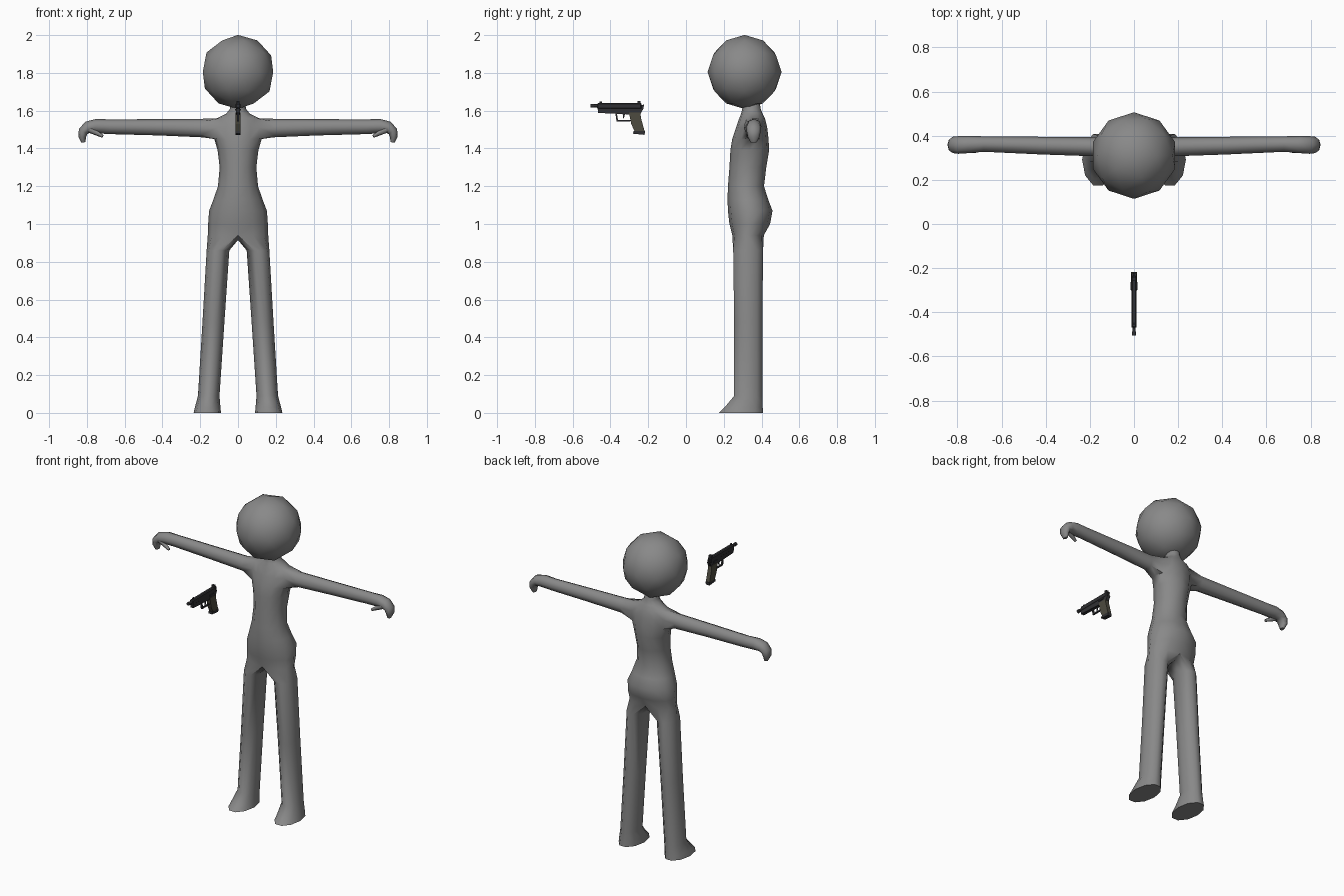
import bpy, bmesh, math
from mathutils import Vector

if "Cube" in bpy.data.objects:
    bpy.data.objects.remove(bpy.data.objects["Cube"])


def material(name, rgb):
    m = bpy.data.materials.new(name)
    m.diffuse_color = (*rgb, 1)
    m.use_nodes = True
    m.node_tree.nodes["Principled BSDF"].inputs["Base Color"].default_value = m.diffuse_color
    return m


GREY = material("body grey", (0.25, 0.25, 0.25))
BLACK = material("gun black", (0.03, 0.03, 0.033))
OLIVE = material("grip olive", (0.075, 0.07, 0.05))


def finish(name, bm, mat, smooth=None):
    bmesh.ops.recalc_face_normals(bm, faces=bm.faces)
    me = bpy.data.meshes.new(name)
    bm.to_mesh(me)
    bm.free()
    me.materials.append(mat)
    ob = bpy.data.objects.new(name, me)
    bpy.context.collection.objects.link(ob)
    if smooth:
        bpy.ops.object.select_all(action='DESELECT')
        bpy.context.view_layer.objects.active = ob
        ob.select_set(True)
        bpy.ops.object.shade_smooth_by_angle(angle=math.radians(smooth))
    return ob


def mirror(ob):
    mod = ob.modifiers.new("mirror", 'MIRROR')
    mod.merge_threshold = 0.0005


def bridge(bm, a, b):
    n = len(a)
    for i in range(n):
        bm.faces.new((a[i], a[(i + 1) % n], b[(i + 1) % n], b[i]))


# Body: right half, torso rows run from the front seam round to the back seam
bm = bmesh.new()
torso = [  # z, half width, front y, back y
    (0.94, 0.160, 0.245, 0.412), (1.00, 0.158, 0.230, 0.445), (1.07, 0.153, 0.222, 0.458),
    (1.13, 0.130, 0.220, 0.435), (1.20, 0.106, 0.222, 0.413), (1.30, 0.097, 0.230, 0.425),
    (1.39, 0.108, 0.235, 0.440), (1.45, 0.125, 0.245, 0.437), (1.51, 0.130, 0.265, 0.430),
    (1.56, 0.110, 0.282, 0.418), (1.585, 0.062, 0.292, 0.405), (1.61, 0.042, 0.298, 0.395),
    (1.68, 0.036, 0.300, 0.385)]
rows = []
for z, w, yf, yb in torso:
    row = []
    for j in range(7):
        a = math.radians(-90 + 30 * j)
        row.append(bm.verts.new((w * math.cos(a) if 0 < j < 6 else 0,
                                 (yf + yb) / 2 + (yb - yf) / 2 * math.sin(a), z)))
    rows.append(row)
ARM = 7  # first row of the two-row arm opening
for i in range(len(rows) - 1):
    for j in range(6):
        if i in (ARM, ARM + 1) and j in (2, 3):
            continue
        bm.faces.new((rows[i][j], rows[i][j + 1], rows[i + 1][j + 1], rows[i + 1][j]))

# Leg and foot, joined to the hips through a crotch line
crotch = [bm.verts.new((0, y, 0.915)) for y in (0.375, 0.33, 0.285)]
ring = rows[0] + crotch
legs = [  # z, inner x, outer x, front y, back y
    (0.86, 0.046, 0.166, 0.250, 0.408), (0.48, 0.072, 0.188, 0.255, 0.404),
    (0.09, 0.098, 0.212, 0.255, 0.404), (0.03, 0.093, 0.228, 0.205, 0.406),
    (0.0, 0.090, 0.235, 0.175, 0.408)]
for z, xi, xo, yf, yb in legs:
    new = []
    for k in range(10):
        a = math.radians(-108 + 36 * k)
        new.append(bm.verts.new(((xi + xo) / 2 + (xo - xi) / 2 * math.cos(a) / 1.0,
                                 (yf + yb) / 2 + (yb - yf) / 2 * math.sin(a) / 0.951, z)))
    bridge(bm, ring, new)
    ring = new
bm.faces.new(ring)

# Arm and curled hand, joined to the opening in the shoulder
a, b, c = rows[ARM], rows[ARM + 1], rows[ARM + 2]
ring = [a[2], a[3], a[4], b[4], c[4], c[3], c[2], b[2]]
arm = [  # x, y, z, half depth, half thickness, downward tilt
    (0.19, 0.350, 1.508, 0.043, 0.049, 0), (0.42, 0.355, 1.512, 0.040, 0.043, 0),
    (0.68, 0.362, 1.515, 0.035, 0.039, 0), (0.75, 0.360, 1.518, 0.039, 0.038, 5),
    (0.795, 0.358, 1.512, 0.040, 0.032, 25), (0.820, 0.358, 1.490, 0.037, 0.026, 60),
    (0.825, 0.358, 1.460, 0.031, 0.020, 85), (0.818, 0.358, 1.432, 0.016, 0.011, 100)]
for x, y, z, ry, rt, tilt in arm:
    t = math.radians(tilt)
    new = []
    for k in range(8):
        q = math.radians(-135 + 45 * k)
        s = rt * math.sin(q)
        new.append(bm.verts.new((x + s * math.sin(t), y + ry * math.cos(q), z + s * math.cos(t))))
    bridge(bm, ring, new)
    ring = new
bm.faces.new(ring)
mirror(finish("body", bm, GREY, 60))

# Thumb
bm = bmesh.new()
p, q = Vector((0.79, 0.342, 1.503)), Vector((0.716, 0.328, 1.464))
res = bmesh.ops.create_cone(bm, cap_ends=True, segments=6, radius1=0.019, radius2=0.008,
                            depth=(q - p).length)
rot = (q - p).to_track_quat('Z', 'Y')
for v in res['verts']:
    v.co = rot @ v.co + (p + q) / 2
mirror(finish("thumb", bm, GREY, 60))

# Head
bm = bmesh.new()
bmesh.ops.create_icosphere(bm, subdivisions=2, radius=0.196)
for v in bm.verts:
    v.co += Vector((0, 0.31, 1.805))
finish("head", bm, GREY, 60)


# Pistol: side profiles (y, z) given a width
def plate(name, pts, width, mat=BLACK, x=0.0):
    bm = bmesh.new()
    l, r = ([bm.verts.new((x + s * width / 2, y, z)) for y, z in pts] for s in (-1, 1))
    bm.faces.new(l)
    bm.faces.new(r)
    bridge(bm, l, r)
    return finish(name, bm, mat)


def box(name, y0, y1, z0, z1, width, mat=BLACK, x=0.0):
    return plate(name, [(y0, z0), (y1, z0), (y1, z1), (y0, z1)], width, mat, x)


def chamfer(ob, amount):
    ob.modifiers.new("bevel", 'BEVEL').width = amount


chamfer(box("slide", -0.47, -0.235, 1.608, 1.64, 0.024), 0.005)
plate("frame", [(-0.465, 1.588), (-0.38, 1.584), (-0.30, 1.58), (-0.24, 1.585),
                (-0.225, 1.612), (-0.468, 1.612)], 0.021)
plate("grip", [(-0.302, 1.59), (-0.242, 1.59), (-0.238, 1.56), (-0.219, 1.49),
               (-0.272, 1.49), (-0.29, 1.53)], 0.026, OLIVE)
plate("magazine_base", [(-0.278, 1.492), (-0.217, 1.492), (-0.219, 1.472), (-0.28, 1.478)], 0.027)
box("front_sight", -0.458, -0.445, 1.638, 1.648, 0.005)
box("rear_sight", -0.257, -0.24, 1.638, 1.652, 0.018)
plate("hammer", [(-0.238, 1.612), (-0.225, 1.612), (-0.222, 1.632), (-0.236, 1.63)], 0.008)
plate("trigger", [(-0.335, 1.585), (-0.322, 1.585), (-0.327, 1.566), (-0.334, 1.556)], 0.006)
box("slide_catch", -0.30, -0.262, 1.6, 1.608, 0.03)
plate("guard_front", [(-0.374, 1.586), (-0.366, 1.586), (-0.36, 1.55), (-0.368, 1.545)], 0.01)
plate("guard_bottom", [(-0.368, 1.543), (-0.296, 1.543), (-0.292, 1.55), (-0.362, 1.551)], 0.01)

# Barrel tip with a thicker muzzle ring
for name, y, r, d in (("barrel", -0.48, 0.008, 0.05), ("muzzle", -0.495, 0.0105, 0.018)):
    bm = bmesh.new()
    res = bmesh.ops.create_cone(bm, cap_ends=True, segments=10, radius1=r, radius2=r, depth=d)
    for v in res['verts']:
        v.co = Vector((v.co.x, y + v.co.z, 1.626 + v.co.y))
    finish(name, bm, BLACK, 40)
